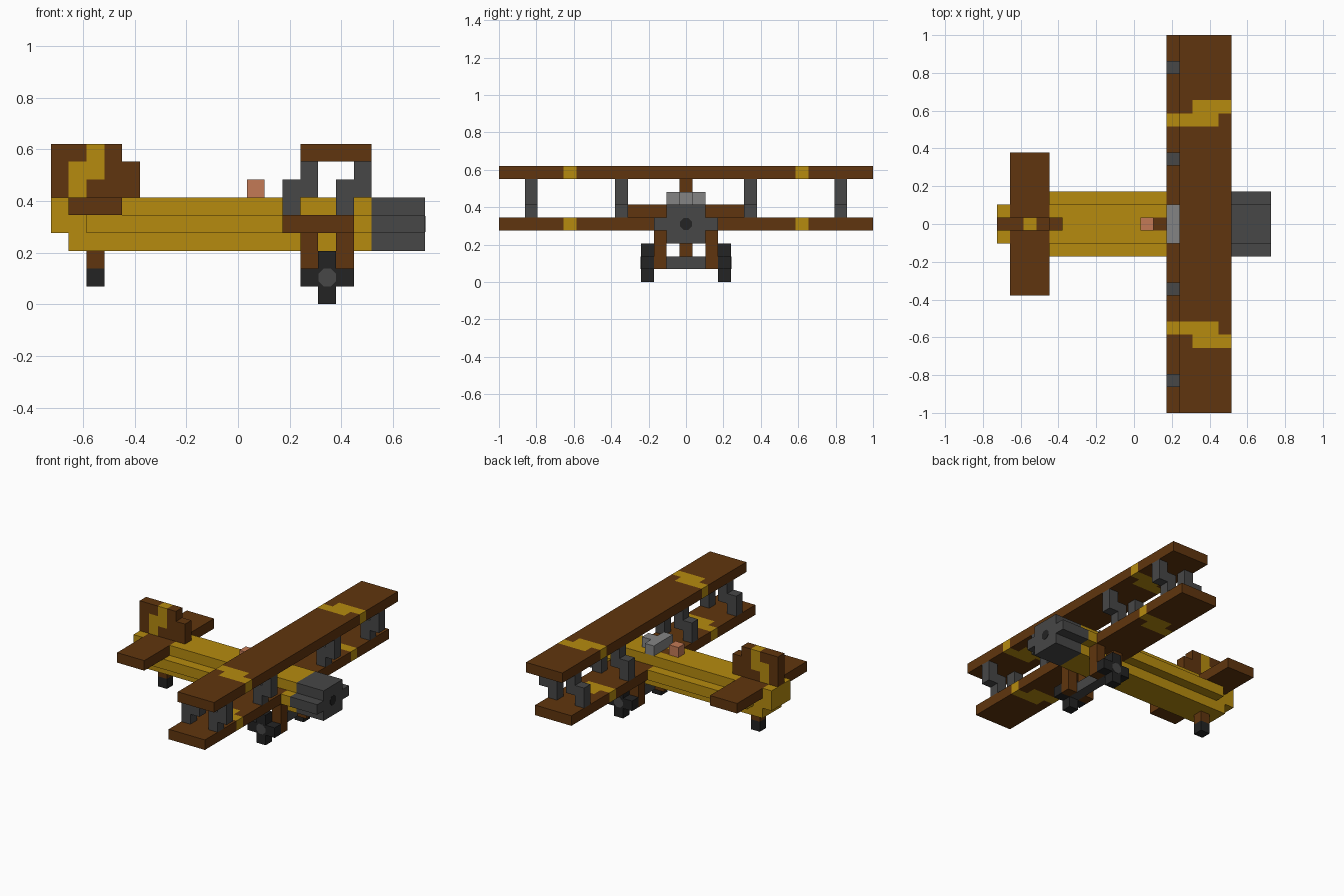
import bpy, bmesh, math
from mathutils import Matrix, Vector

cube = bpy.data.objects.get("Cube")
if cube:
    bpy.data.objects.remove(cube, do_unlink=True)

U = 2 / 29                                   # block size
ORIGIN = Vector((-10.5, -14.5, 0))           # grid corner, in blocks


def material(name, rgb):
    lin = [((c / 255 + 0.055) / 1.055) ** 2.4 for c in rgb] + [1]
    m = bpy.data.materials.new(name)
    m.use_nodes = True
    m.diffuse_color = lin
    bsdf = next(n for n in m.node_tree.nodes if n.type == 'BSDF_PRINCIPLED')
    bsdf.inputs["Base Color"].default_value = lin
    return m


BROWN = material("wood brown", (96, 53, 14))
YELLOW = material("mustard yellow", (182, 139, 15))
GREY = material("dark grey", (71, 71, 71))
LIGHT = material("light grey", (132, 132, 132))
BLACK = material("rubber black", (35, 35, 35))
SKIN = material("skin", (196, 122, 86))

taken = set()
SIDES = {(1, 0, 0): [(1, 0, 0), (1, 1, 0), (1, 1, 1), (1, 0, 1)],
         (-1, 0, 0): [(0, 0, 0), (0, 0, 1), (0, 1, 1), (0, 1, 0)],
         (0, 1, 0): [(0, 1, 0), (0, 1, 1), (1, 1, 1), (1, 1, 0)],
         (0, -1, 0): [(0, 0, 0), (1, 0, 0), (1, 0, 1), (0, 0, 1)],
         (0, 0, 1): [(0, 0, 1), (1, 0, 1), (1, 1, 1), (0, 1, 1)],
         (0, 0, -1): [(0, 0, 0), (0, 1, 0), (1, 1, 0), (1, 0, 0)]}


def add_object(name, bm, mats):
    me = bpy.data.meshes.new(name)
    bm.to_mesh(me)
    bm.free()
    for m in mats:
        me.materials.append(m)
    ob = bpy.data.objects.new(name, me)
    bpy.context.collection.objects.link(ob)
    return ob


def part(name, mats, boxes, rule=lambda i, j, k: 0):
    """Union of grid boxes (x0,x1, y0,y1, z0,z1), skipping filled cells; rule picks the colour."""
    cells = {(i, j, k) for a, b, c, d, e, f in boxes
             for i in range(a, b) for j in range(c, d) for k in range(e, f)} - taken
    taken.update(cells)
    bm = bmesh.new()
    for cell in sorted(cells):
        for n, corners in SIDES.items():
            if tuple(p + q for p, q in zip(cell, n)) not in cells:
                verts = [bm.verts.new((Vector(cell) + Vector(c) + ORIGIN) * U) for c in corners]
                bm.faces.new(verts).material_index = rule(*cell)
    bmesh.ops.remove_doubles(bm, verts=bm.verts, dist=1e-4)
    bmesh.ops.dissolve_limit(bm, angle_limit=0.02, verts=bm.verts, edges=bm.edges,
                             delimit={'MATERIAL'})
    return add_object(name, bm, mats)


def disc(name, mat, centre, radius, axis):
    """Thin eight-sided plate facing along axis."""
    bm = bmesh.new()
    rot = Vector((0, 0, 1)).rotation_difference(Vector(axis)).to_matrix().to_4x4()
    bmesh.ops.create_cone(bm, cap_ends=True, segments=8, radius1=radius, radius2=radius,
                          depth=0.004,
                          matrix=Matrix.Translation(centre) @ rot @ Matrix.Rotation(math.pi / 8, 4, 'Z'))
    add_object(name, bm, [mat])


# Wings with stepped stripes
def wing(name, x0, z):
    def stripe(i, j, k):
        d, s = abs(j - 14), i - x0
        return int((d == 8 and s < 3) or (d == 9 and s > 0))
    part(name, [BROWN, YELLOW], [(x0, x0 + 4, 0, 29, z, z + 1)], stripe)


wing("upper_wing", 14, 8)
wing("lower_wing", 13, 4)

# Stepped struts between the wings
for n, y in enumerate((2, 9, 19, 26)):
    for label, x in (("rear", 13), ("front", 16)):
        part(f"{label}_strut_{n + 1}", [GREY],
             [(x, x + 1, y, y + 1, 5, 7), (x + 1, x + 2, y, y + 1, 6, 8)])

# Tail
part("tailplane", [BROWN], [(1, 4, 9, 20, 5, 6)])
FIN_STRIPE = {(1, 6), (1, 7), (2, 7), (2, 8)}
part("tail_fin", [BROWN, YELLOW], [(0, 4, 14, 15, 6, 9), (4, 5, 14, 15, 6, 8)],
     lambda i, j, k: int((i, k) in FIN_STRIPE))
part("tail_wheel_leg", [BROWN], [(2, 3, 14, 15, 2, 3)])
part("tail_wheel", [BLACK], [(2, 3, 14, 15, 1, 2)])

# Cockpit
part("cockpit_opening", [BROWN], [(12, 13, 14, 15, 5, 6)])
part("pilot_head", [SKIN], [(11, 12, 14, 15, 6, 7)])
part("windshield", [LIGHT], [(13, 14, 13, 16, 6, 7), (14, 15, 14, 15, 6, 7)])

# Body and engine share a cross-shaped section
part("fuselage", [YELLOW], [(0, 18, 13, 16, 4, 6), (1, 18, 13, 16, 3, 4), (2, 18, 12, 17, 4, 5)])
part("engine", [GREY], [(18, 21, 13, 16, 3, 6), (18, 21, 12, 17, 4, 5)])
disc("engine_shaft", BLACK, (10.5 * U - 0.001, 0, 4.5 * U), 0.034, (1, 0, 0))

# Landing gear
part("axle", [GREY], [(15, 16, 12, 17, 1, 2)])
for side, leg, wheel, sign in (("right", 12, 11, -1), ("left", 16, 17, 1)):
    for label, x in (("rear", 14), ("front", 16)):
        part(f"{side}_{label}_leg", [BROWN], [(x, x + 1, leg, leg + 1, 1, 4)])
    part(f"{side}_wheel", [BLACK],
         [(15, 16, wheel, wheel + 1, 0, 3), (14, 17, wheel, wheel + 1, 1, 2)])
    disc(f"{side}_hub", GREY, (5 * U, sign * 3.5 * U, 1.5 * U), 0.037, (0, sign, 0))
